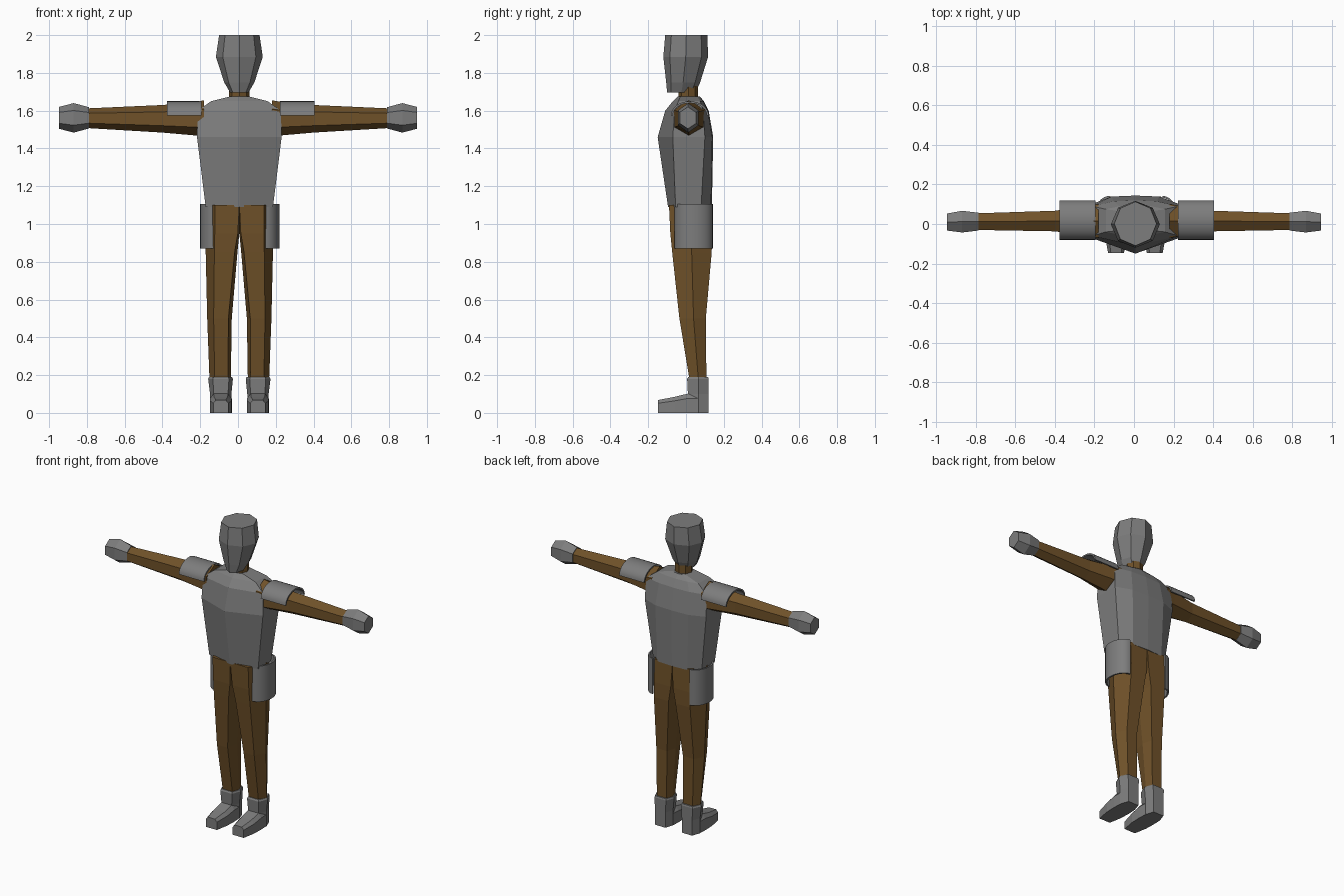
import bpy, bmesh, math

if "Cube" in bpy.data.objects:
    bpy.data.objects.remove(bpy.data.objects["Cube"])

CX = 0.007  # body centre line


def material(name, rgb):
    m = bpy.data.materials.new(name)
    m.diffuse_color = (*rgb, 1)
    m.use_nodes = True
    m.node_tree.nodes["Principled BSDF"].inputs["Base Color"].default_value = m.diffuse_color
    return m


GREY = material("grey armour", (0.205, 0.205, 0.205))
BROWN = material("brown cloth", (0.16, 0.083, 0.022))


def loft(name, rings, mat, smooth=False):
    """Skin equal-length closed rings and cap both ends."""
    bm = bmesh.new()
    rows = [[bm.verts.new(p) for p in r] for r in rings]
    n = len(rows[0])
    for a, b in zip(rows, rows[1:]):
        for i in range(n):
            j = (i + 1) % n
            bm.faces.new((a[i], a[j], b[j], b[i]))
    bm.faces.new(rows[0])
    bm.faces.new(rows[-1])
    bmesh.ops.remove_doubles(bm, verts=bm.verts, dist=0.0001)
    bmesh.ops.recalc_face_normals(bm, faces=bm.faces)
    me = bpy.data.meshes.new(name)
    bm.to_mesh(me)
    bm.free()
    ob = bpy.data.objects.new(name, me)
    bpy.context.collection.objects.link(ob)
    me.materials.append(mat)
    if smooth:
        bpy.ops.object.select_all(action='DESELECT')
        ob.select_set(True)
        bpy.context.view_layer.objects.active = ob
        bpy.ops.object.shade_smooth_by_angle(angle=math.radians(40))
    return ob


def oval(n, cu, cv, ru, rv, start=0.0):
    return [(cu + ru * math.cos(start + math.tau * i / n),
             cv + rv * math.sin(start + math.tau * i / n)) for i in range(n)]


def arc_strip(cu, cv, ru, rv, thick=0.01, n=16):
    """Closed outline of a thin half-oval shell opening towards -v."""
    angles = [math.pi * i / n for i in range(n + 1)]
    outer = [(cu + ru * math.cos(a), cv + rv * math.sin(a)) for a in angles]
    inner = [(cu + (ru - thick) * math.cos(a), cv + (rv - thick) * math.sin(a))
             for a in reversed(angles)]
    return outer + inner


# Head: z, half width, front y, back y
head = [(1.695, .048, -.10, .05), (1.75, .08, -.105, .075),
        (1.885, .124, -.12, .117), (2.0, .107, -.11, .113)]
loft("head", [[(x, y, z) for x, y in
               oval(8, CX, (f + b) / 2, w, (b - f) / 2, -math.pi / 2)]
              for z, w, f, b in head], GREY)

# Neck
loft("neck", [[(x, y, z) for x, y in oval(8, CX, .012, .054, .052)]
              for z in (1.64, 1.73)], BROWN)


# Torso: z, front centre y, side x, side front y, side back y, back x, back y
def torso_ring(z, fy, sx, sf, sb, bx, by):
    half = [(sx, sf), (sx, sb), (bx, by)]
    pts = [(0, fy)] + half + [(0, by + .005)] + [(-x, y) for x, y in half[::-1]]
    return [(CX + x, y, z) for x, y in pts]


loft("torso", [torso_ring(*r) for r in (
    (1.09, -.095, .178, -.055, .08, .11, .132),
    (1.46, -.15, .224, -.07, .10, .12, .139),
    (1.60, -.11, .220, -.06, .09, .11, .115),
    (1.65, -.07, .150, -.04, .075, .08, .09),
    (1.675, -.045, .05, -.03, .06, .03, .068))], GREY)

# Leg: z, inner x, inner edge x, outer edge x, outer x, front y, mid y, back y
LEG = [(1.10, 0, 0, .13, .182, -.09, .03, .132),
       (.95, 0, .008, .13, .180, -.083, .03, .138),
       (.85, .010, .025, .132, .178, -.073, .03, .136),
       (.50, .040, .058, .136, .170, -.035, .04, .105),
       (.18, .045, .060, .130, .158, .018, .065, .108)]
# Boot shaft in the same format
SHAFT = [(.0, .042, .06, .135, .155, .01, .065, .12),
         (.10, .042, .06, .135, .155, .01, .065, .12),
         (.18, .034, .055, .14, .165, .006, .065, .12),
         (.19, .038, .058, .136, .160, .012, .065, .117)]
# Arm: x, centre y, centre z, half depth, half height
ARM = [(.18, .015, 1.56, .085, .095), (.24, .015, 1.557, .075, .087),
       (.40, .015, 1.557, .052, .073), (.80, .012, 1.560, .042, .052)]
HAND = [(.788, .012, 1.562, .045, .056), (.87, .012, 1.562, .055, .078),
        (.947, .010, 1.562, .043, .058)]

for s, side in ((1, "right"), (-1, "left")):
    def leg_ring(z, xi, xa, xb, xo, yf, ym, yb):
        pts = [(xi, ym), (xa, yf), (xb, yf), (xo, ym), (xb, yb), (xa, yb)]
        return [(CX + s * x, y, z) for x, y in pts]

    loft(side + "_leg", [leg_ring(*r) for r in LEG], BROWN)
    loft(side + "_boot_shaft", [leg_ring(*r) for r in SHAFT], GREY)

    # Foot: stepped along y as x-z sections that slope down to the toe
    foot = []
    for y, w, h in ((-.148, .04, .068), (-.06, .056, .085), (.01, .058, .102), (.06, .056, .102)):
        foot.append([(CX + s * .098 + x, y, z) for x, z in
                     ((-w, 0), (w, 0), (w, h * .75), (w * .65, h),
                      (-w * .65, h), (-w, h * .75))])
    loft(side + "_foot", foot, GREY)

    # Arm and hand: six-sided with an edge on top
    for name, rows, mat in (("arm", ARM, BROWN), ("hand", HAND, GREY)):
        loft(f"{side}_{name}", [[(s * x, y, z) for y, z in
                                 oval(6, cy, cz, ry / .866, rz, math.pi / 2)]
                                for x, cy, cz, ry, rz in rows], mat)

    # Curved shoulder pad over the upper arm
    loft(side + "_shoulder_pad",
         [[(CX + .007 + s * x, y, z) for y, z in arc_strip(.02, 1.575, .10, .075)]
          for x in (.208, .39)], GREY, True)

    # Curved hip plate outside the thigh
    loft(side + "_hip_plate",
         [[(CX + .003 + s * x, y, z) for y, x in arc_strip(.04, .135, .102, .075)]
          for z in (.87, 1.105)], GREY, True)
